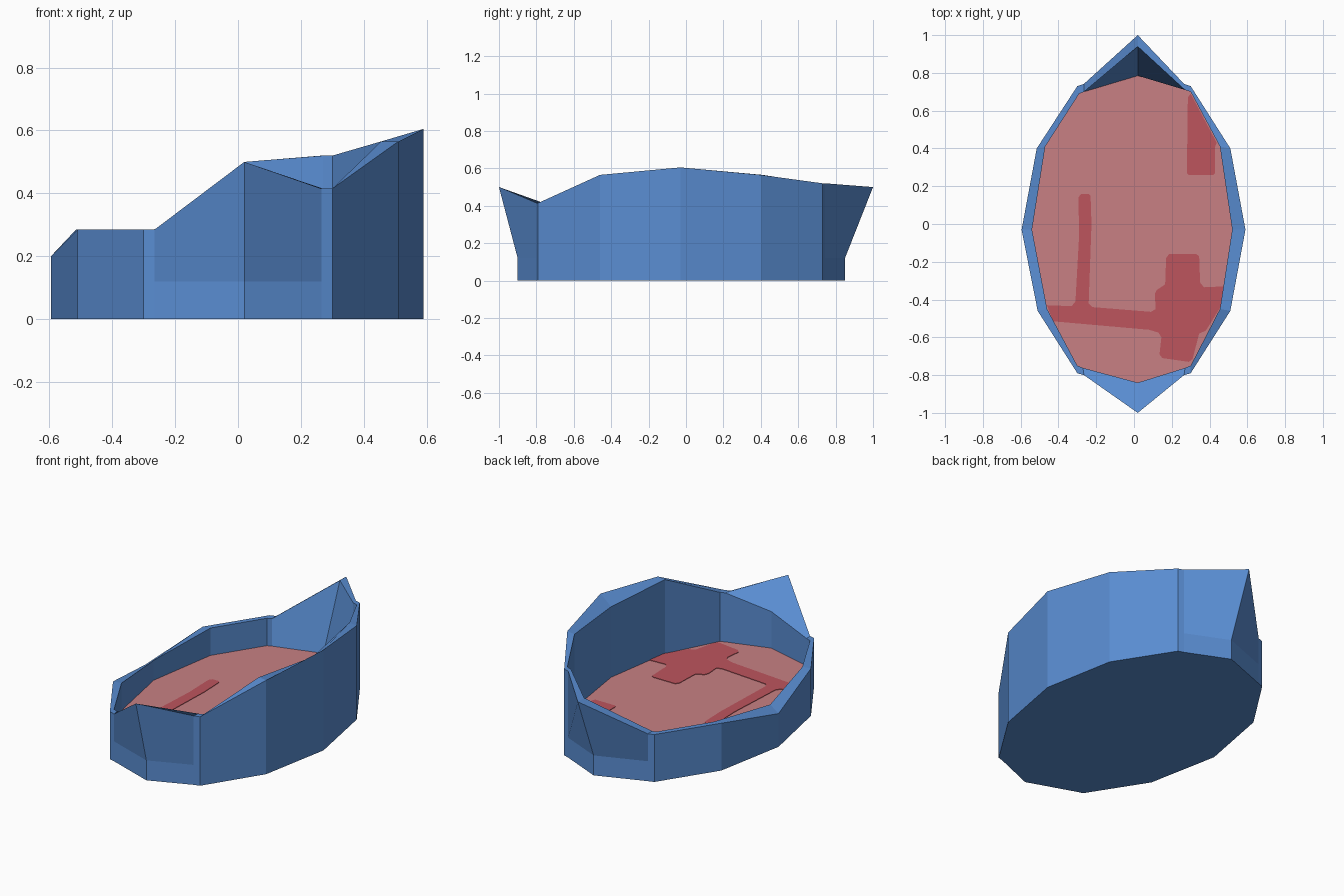
import bpy, bmesh

def material(name, rgb):
    m = bpy.data.materials.new(name)
    m.diffuse_color = (*rgb, 1)
    return m

blue = material("basin blue", (0.10, 0.265, 0.64))
pink = material("floor pink", (0.58, 0.216, 0.23))
red = material("patch red", (0.51, 0.09, 0.11))
FLOOR = 0.12

def finish(bm, name, mats):
    bmesh.ops.recalc_face_normals(bm, faces=bm.faces)
    me = bpy.data.meshes.new(name)
    bm.to_mesh(me)
    bm.free()
    for m in mats:
        me.materials.append(m)
    ob = bpy.data.objects.new(name, me)
    bpy.context.collection.objects.link(ob)
    return ob

# Wall stations, counter-clockwise: outer x, y, rim z, inner x, y, rim z
stations = [
    (0.02, -0.90, 0.50, 0.02, -0.84, 0.34),     # front spout
    (0.265, -0.80, 0.415, 0.27, -0.762, 0.415),
    (0.30, -0.79, 0.415, 0.30, -0.75, 0.415),
    (0.51, -0.46, 0.565, 0.455, -0.45, 0.565),
    (0.59, -0.03, 0.605, 0.52, -0.03, 0.545),
    (0.51, 0.40, 0.565, 0.455, 0.41, 0.565),
    (0.30, 0.73, 0.52, 0.30, 0.70, 0.52),
    (0.265, 0.742, 0.52, 0.27, 0.71, 0.52),
    (0.02, 0.85, 0.50, 0.02, 0.94, 0.50),       # back spout
    (-0.265, 0.742, 0.285, -0.265, 0.70, 0.285),
    (-0.30, 0.73, 0.285, -0.29, 0.69, 0.285),
    (-0.515, 0.40, 0.285, -0.47, 0.41, 0.285),
    (-0.595, -0.03, 0.20, -0.54, -0.03, 0.24),
    (-0.51, -0.46, 0.285, -0.46, -0.45, 0.285),
    (-0.30, -0.79, 0.285, -0.30, -0.75, 0.285),
    (-0.265, -0.80, 0.285, -0.27, -0.762, 0.285),
]
spout_y = {0: -1.0, 8: 1.0}     # rim tips overhang the base
floor_y = {8: 0.785}            # inner wall leans out under the back spout

# Basin: rings from the underside, over the rim, down to the floor
bm = bmesh.new()
rings = [[], [], [], [], []]
for i, (x, y, z, u, v, w) in enumerate(stations):
    pts = [(x, y, 0), (x, y, FLOOR), (x, spout_y.get(i, y), z),
           (u, v, w), (u, floor_y.get(i, v), FLOOR)]
    for ring, p in zip(rings, pts):
        ring.append(bm.verts.new(p))
n = len(stations)
for a, b in zip(rings, rings[1:]):
    for i in range(n):
        j = (i + 1) % n
        bm.faces.new((a[i], a[j], b[j], b[i]))
bm.faces.new(rings[0][::-1])
bm.faces.new(rings[-1]).material_index = 1
finish(bm, "basin", [blue, pink])

# Thin red patches lying on the floor
def patch(name, outline):
    bm = bmesh.new()
    low = [bm.verts.new((x, y, FLOOR - 0.002)) for x, y in outline]
    top = [bm.verts.new((x, y, FLOOR + 0.003)) for x, y in outline]
    bm.faces.new(top)
    bm.faces.new(low[::-1])
    for i in range(len(outline)):
        j = (i + 1) % len(outline)
        bm.faces.new((low[i], low[j], top[j], top[i]))
    finish(bm, name, [red])

patch("back_patch", [(0.29, 0.26), (0.42, 0.26), (0.43, 0.27), (0.43, 0.41),
                     (0.438, 0.43), (0.30, 0.69), (0.285, 0.67), (0.28, 0.27)])
patch("front_patch", [
    (-0.28, 0.16), (-0.295, 0.14), (-0.29, -0.05), (-0.31, -0.41), (-0.33, -0.435),
    (-0.46, -0.43), (-0.43, -0.515), (0.08, -0.56), (0.13, -0.575), (0.145, -0.60),
    (0.135, -0.69), (0.15, -0.71), (0.29, -0.73), (0.31, -0.715), (0.345, -0.58),
    (0.38, -0.565), (0.458, -0.44), (0.478, -0.33), (0.37, -0.335), (0.35, -0.31),
    (0.345, -0.17), (0.33, -0.16), (0.185, -0.16), (0.17, -0.18), (0.165, -0.32),
    (0.12, -0.35), (0.11, -0.37), (0.115, -0.45), (0.09, -0.465), (-0.22, -0.44),
    (-0.24, -0.42), (-0.225, 0.0), (-0.23, 0.15), (-0.24, 0.16)])
